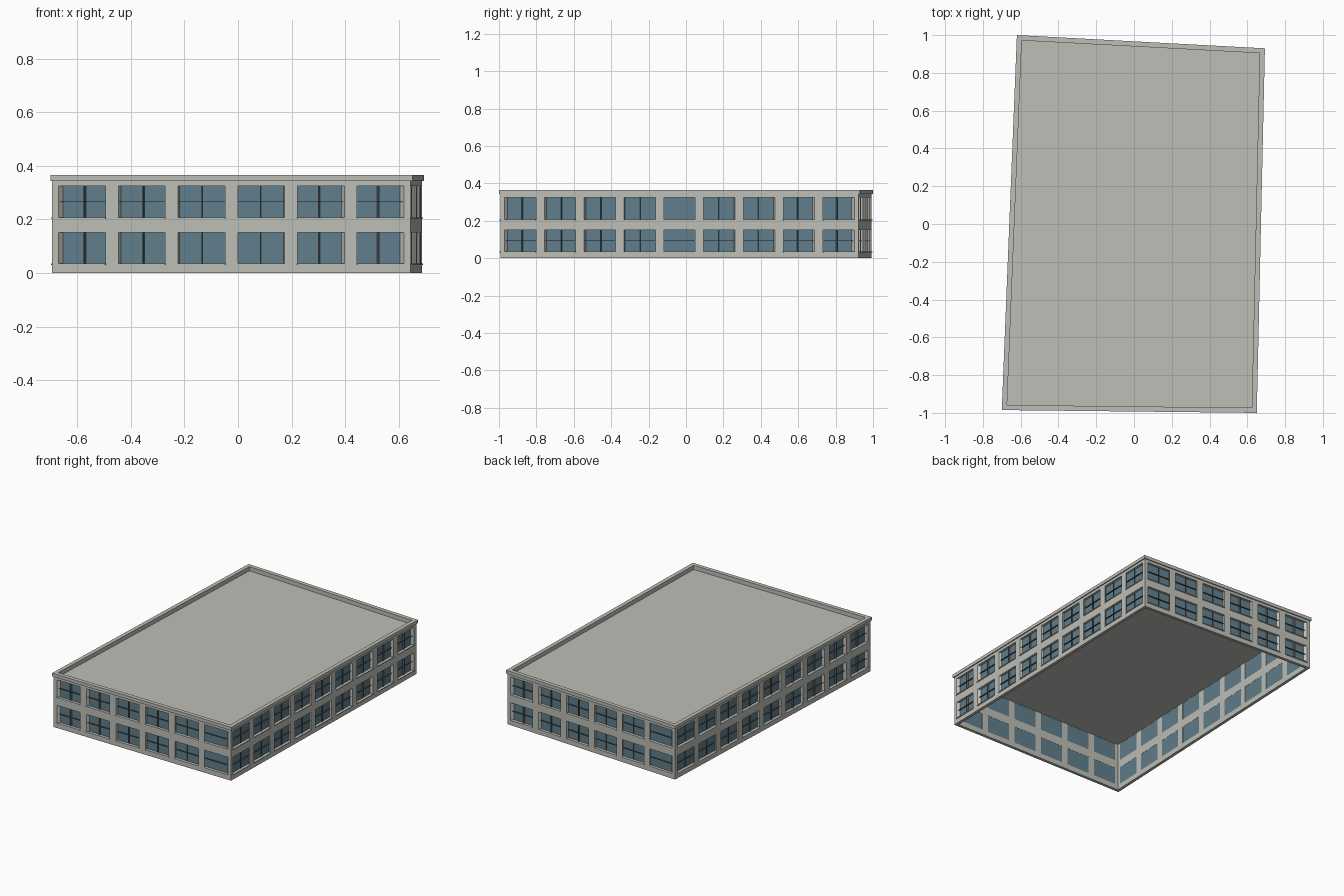
import bpy
import bmesh
from mathutils import Vector
from mathutils.geometry import intersect_line_line_2d

cube = bpy.data.objects.get("Cube")
if cube:
    bpy.data.objects.remove(cube, do_unlink=True)


def material(name, colour):
    m = bpy.data.materials.new(name)
    m.use_nodes = True
    m.diffuse_color = (*colour, 1)
    m.node_tree.nodes["Principled BSDF"].inputs["Base Color"].default_value = (*colour, 1)
    return m


concrete = material("warm grey concrete", (0.52, 0.52, 0.48))
glass = material("blue grey glass", (0.12, 0.21, 0.26))
metal = material("dark grey metal", (0.09, 0.10, 0.10))

# Outline of the cornice, counter-clockwise from the front
OUTLINE = [Vector(p) for p in ((-0.70, -0.985), (0.65, -1.0), (0.693, 0.93), (-0.62, 1.0))]
BAYS = (6, 9, 6, 9)
OVERHANG = 0.007
THICK = 0.02
HEIGHT = 0.365
CORNICE_Z = 0.343
ROWS = ((0.035, 0.152), (0.207, 0.325))
WINDOW = 0.785          # share of each bay taken by its window


def inset(depth):
    """Corners of the wall line moved inward by depth."""
    d = depth + OVERHANG
    lines = []
    for i, a in enumerate(OUTLINE):
        b = OUTLINE[(i + 1) % 4]
        way = (b - a).normalized()
        n = Vector((-way.y, way.x)) * d
        lines.append((a + n - way, b + n + way))
    return [intersect_line_line_2d(*lines[i - 1], *lines[i]) for i in range(4)]


def prism(bm, base, z0, z1):
    low = [bm.verts.new((p.x, p.y, z0)) for p in base]
    high = [bm.verts.new((p.x, p.y, z1)) for p in base]
    bm.faces.new(low[::-1])
    bm.faces.new(high)
    n = len(base)
    for i in range(n):
        j = (i + 1) % n
        bm.faces.new((low[i], low[j], high[j], high[i]))


def piece(bm, side, t0, t1, d0, d1, z0, z1):
    """Block on one side: t runs along the wall, d goes inward."""
    out, inn = inset(d0), inset(d1)
    a, b = out[side], out[(side + 1) % 4]
    c, d = inn[side], inn[(side + 1) % 4]
    prism(bm, (a.lerp(b, t0), a.lerp(b, t1), c.lerp(d, t1), c.lerp(d, t0)), z0, z1)


def finish(bm, name, mat):
    bmesh.ops.recalc_face_normals(bm, faces=bm.faces)
    mesh = bpy.data.meshes.new(name)
    bm.to_mesh(mesh)
    bm.free()
    mesh.materials.append(mat)
    bpy.context.collection.objects.link(bpy.data.objects.new(name, mesh))


# Horizontal wall bands, split at the floor line
walls = bmesh.new()
for low, high in ((0, ROWS[0][0]), (ROWS[0][1], 0.2), (0.2, ROWS[1][0]), (ROWS[1][1], CORNICE_Z)):
    for side in range(4):
        piece(walls, side, 0, 1, 0, THICK, low, high)
finish(walls, "wall_bands", concrete)

# Piers, sills, panes and glazing bars, bay by bay
piers, sills, panes, bars = (bmesh.new() for _ in range(4))
for side, count in enumerate(BAYS):
    half = WINDOW / 2 / count
    thin = 0.006 / count
    for z0, z1 in ROWS:
        start = 0
        for bay in range(count):
            mid = (bay + 0.5) / count
            a, b = mid - half, mid + half
            piece(piers, side, start, a, 0, THICK, z0, z1)
            start = b
            piece(sills, side, a - thin, b + thin, -0.005, 0.012, z0 - 0.004, z0 + 0.001)
            piece(panes, side, a, b, 0.016, 0.019, z0, z1)
            zm = (z0 + z1) / 2
            piece(bars, side, a, b, 0.007, 0.016, zm - 0.0006, zm + 0.0006)
            piece(bars, side, mid - thin / 2, mid + thin / 2, 0.007, 0.016, z0, z1)
        piece(piers, side, start, 1, 0, THICK, z0, z1)
finish(piers, "wall_piers", concrete)
finish(sills, "window_sills", concrete)
finish(panes, "window_panes", glass)
finish(bars, "glazing_bars", metal)

# Overhanging cornice with the parapet behind it
cornice = bmesh.new()
for side in range(4):
    piece(cornice, side, 0, 1, -OVERHANG, THICK, CORNICE_Z, HEIGHT)
finish(cornice, "cornice", concrete)

# Flat roof set below the parapet
roof = bmesh.new()
prism(roof, inset(THICK - 0.002), 0.328, 0.337)
finish(roof, "roof", concrete)
